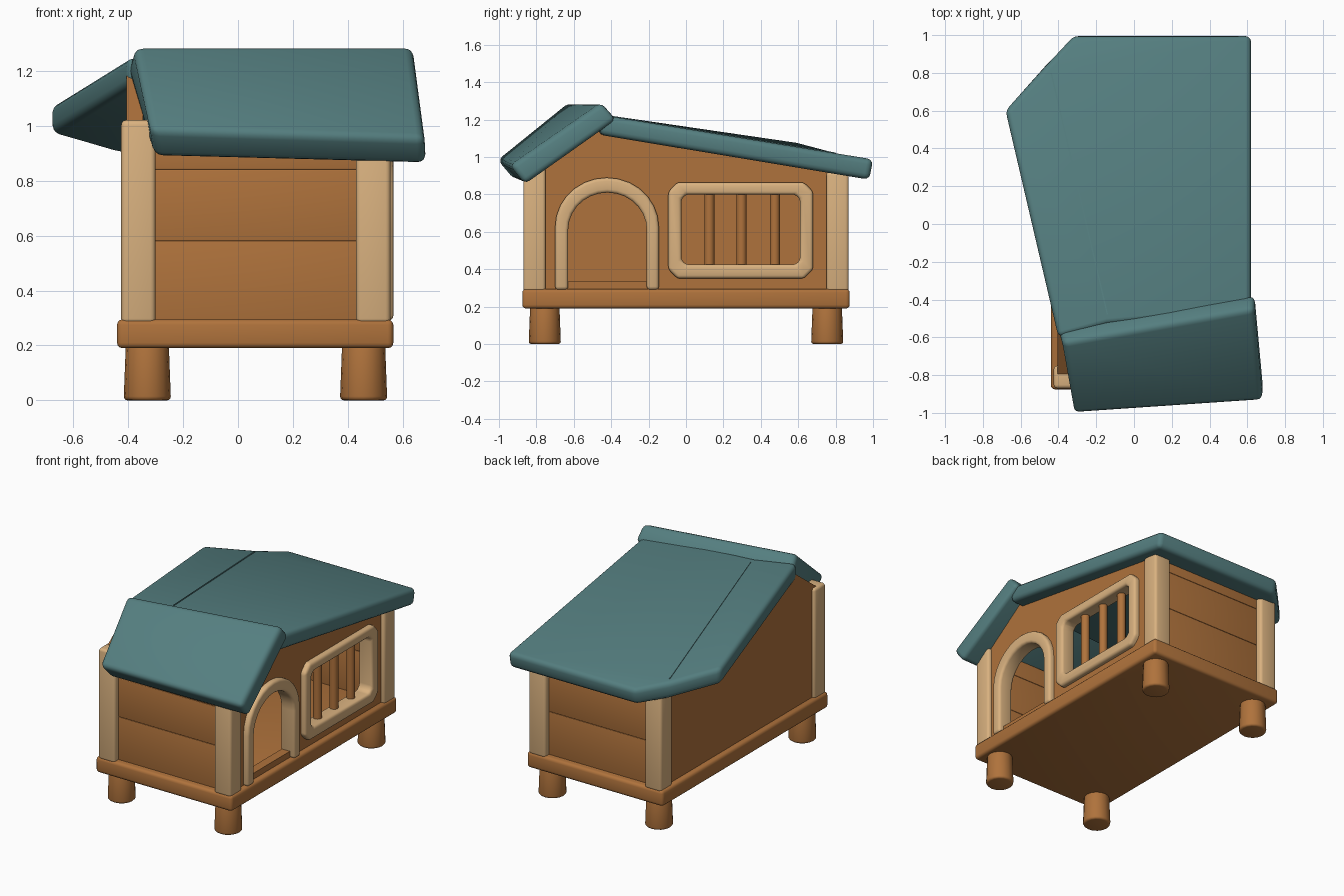
import bpy, bmesh, math
from mathutils import Vector

if "Cube" in bpy.data.objects:
    bpy.data.objects.remove(bpy.data.objects["Cube"])


def material(name, rgb):
    m = bpy.data.materials.new(name)
    m.use_nodes = True
    m.diffuse_color = (*rgb, 1)
    m.node_tree.nodes["Principled BSDF"].inputs["Base Color"].default_value = (*rgb, 1)
    return m


TEAL = material("teal roof", (0.09, 0.21, 0.215))
BROWN = material("brown wood", (0.43, 0.17, 0.045))
CREAM = material("cream trim", (0.70, 0.445, 0.215))


def smooth(ob):
    bpy.ops.object.select_all(action="DESELECT")
    ob.select_set(True)
    bpy.context.view_layer.objects.active = ob
    bpy.ops.object.shade_smooth_by_angle(angle=math.radians(40))


def finish(bm, name, mat, bevel):
    """Round the sharp edges and turn the bmesh into an object."""
    bmesh.ops.recalc_face_normals(bm, faces=bm.faces)
    if bevel:
        sharp = [e for e in bm.edges if e.calc_face_angle(0) > math.radians(32)]
        bmesh.ops.bevel(bm, geom=sharp, offset=bevel, segments=3, profile=0.5,
                        affect="EDGES", clamp_overlap=True)
    mesh = bpy.data.meshes.new(name)
    bm.to_mesh(mesh)
    bm.free()
    mesh.materials.append(mat)
    ob = bpy.data.objects.new(name, mesh)
    bpy.context.collection.objects.link(ob)
    smooth(ob)
    return ob


def prism(name, low, high, mat, bevel=0.0, caps=None):
    """Solid between two outlines with matching points."""
    bm = bmesh.new()
    a = [bm.verts.new(p) for p in low]
    b = [bm.verts.new(p) for p in high]
    n = len(a)
    for cap in caps or [range(n)]:
        bm.faces.new([a[i] for i in cap])
        bm.faces.new([b[i] for i in cap])
    for i in range(n):
        j = (i + 1) % n
        bm.faces.new((a[i], a[j], b[j], b[i]))
    return finish(bm, name, mat, bevel)


def box(name, x, y, z, mat, bevel=0.01):
    base = [(x[0], y[0]), (x[1], y[0]), (x[1], y[1]), (x[0], y[1])]
    return prism(name, [(*p, z[0]) for p in base], [(*p, z[1]) for p in base], mat, bevel)


def trim(name, outer, inner, x, mat, closed, bevel):
    """Band between two outlines in the side plane, given depth along x."""
    bm = bmesh.new()
    rows = [[bm.verts.new((d, *p)) for p in line]
            for line, d in ((outer, x[1]), (inner, x[1]), (inner, x[0]), (outer, x[0]))]
    n = len(outer)
    for i in range(n if closed else n - 1):
        j = (i + 1) % n
        for k in range(4):
            r, s = rows[k], rows[(k + 1) % 4]
            bm.faces.new((r[i], r[j], s[j], s[i]))
    if not closed:
        for i in (0, n - 1):
            bm.faces.new([r[i] for r in rows])
    return finish(bm, name, mat, bevel)


def arch(y0, y1, z0, z1, steps=14):
    """Round topped outline from one foot to the other."""
    c, r = (y0 + y1) / 2, (y1 - y0) / 2
    rise = r * 0.95
    top = [(c - r * math.cos(math.pi * i / steps),
            z1 - rise + rise * math.sin(math.pi * i / steps)) for i in range(steps + 1)]
    return [(y0, z0)] + top + [(y1, z0)]


def clipped_rect(y0, y1, z0, z1, c):
    return [(y0 + c, z0), (y1 - c, z0), (y1, z0 + c), (y1, z1 - c),
            (y1 - c, z1), (y0 + c, z1), (y0, z1 - c), (y0, z0 + c)]


def wall(name, outlines, x, mat):
    """Filled side wall; outlines after the first are openings."""
    curve = bpy.data.curves.new(name, "CURVE")
    curve.dimensions = "2D"
    curve.fill_mode = "BOTH"
    curve.extrude = (x[1] - x[0]) / 2
    for line in outlines:
        s = curve.splines.new("POLY")
        s.points.add(len(line) - 1)
        for p, q in zip(s.points, line):
            p.co = (*q, 0, 1)
        s.use_cyclic_u = True
    curve.materials.append(mat)
    ob = bpy.data.objects.new(name, curve)
    ob.location.x = (x[0] + x[1]) / 2
    ob.rotation_euler = (math.pi / 2, 0, math.pi / 2)
    bpy.context.collection.objects.link(ob)
    bpy.ops.object.select_all(action="DESELECT")
    ob.select_set(True)
    bpy.context.view_layer.objects.active = ob
    bpy.ops.object.convert(target="MESH")
    smooth(bpy.context.object)


# Base platform and four legs
box("floor", (-0.44, 0.565), (-0.875, 0.875), (0.19, 0.295), BROWN, 0.02)
for side, x in (("left", 0.457), ("right", -0.33)):
    for end, y in (("front", -0.755), ("back", 0.755)):
        ring = [(math.cos(a), math.sin(a)) for a in (math.tau * i / 16 for i in range(16))]
        prism(f"{end}_{side}_leg",
              [(x + 0.086 * c, y + 0.086 * s, 0) for c, s in ring],
              [(x + 0.078 * c, y + 0.078 * s, 0.21) for c, s in ring], BROWN, 0.015)

# Corner posts
for name, x, y, top in (("front_right_post", (-0.425, -0.30), (-0.87, -0.75), 1.02),
                        ("front_left_post", (0.43, 0.555), (-0.87, -0.75), 0.95),
                        ("back_right_post", (-0.425, -0.30), (0.75, 0.87), 0.92),
                        ("back_left_post", (0.43, 0.555), (0.75, 0.87), 0.92)):
    box(name, x, y, (0.28, top), CREAM, 0.018)

# Plank walls at the front and back
for name, y, top in (("front_plank", (-0.83, -0.77), 0.96), ("back_plank", (0.77, 0.83), 0.93)):
    levels = (0.28, 0.58, 0.84, top)
    for i in range(3):
        box(f"{name}_{i + 1}", (-0.38, 0.51), y, (levels[i], levels[i + 1]), BROWN, 0.004)

# Gabled side walls, one with a doorway and a window opening
wall("door_wall", [[(-0.82, 0.28), (0.82, 0.28), (0.82, 0.93), (-0.46, 1.16), (-0.82, 0.92)],
                   arch(-0.64, -0.20, 0.335, 0.82),
                   clipped_rect(-0.03, 0.62, 0.41, 0.81, 0.03)], (0.47, 0.53), BROWN)
wall("plain_wall", [[(-0.82, 0.28), (0.82, 0.28), (0.82, 0.93), (-0.58, 1.18), (-0.82, 1.0)]],
     (-0.405, -0.345), BROWN)

# Door and window trim
trim("door_trim", arch(-0.70, -0.145, 0.29, 0.89), arch(-0.63, -0.21, 0.29, 0.81),
     (0.46, 0.565), CREAM, False, 0.018)
trim("window_frame", clipped_rect(-0.095, 0.68, 0.35, 0.865, 0.05),
     clipped_rect(-0.025, 0.61, 0.425, 0.80, 0.025), (0.46, 0.565), CREAM, True, 0.018)
for i, y in enumerate((0.125, 0.297, 0.475)):
    ring = [(0.50 + 0.027 * math.cos(a), y + 0.027 * math.sin(a))
            for a in (math.tau * k / 12 for k in range(12))]
    prism(f"window_bar_{i + 1}", [(*p, 0.39) for p in ring], [(*p, 0.83) for p in ring], BROWN)

# Long roof slab, folded gently along a seam
plan = [(0.62, -0.46), (0.62, 1.0), (-0.32, 1.0), (-0.46, 0.844),
        (-0.68, 0.60), (-0.40, -0.60), (-0.14, -0.53)]


def roof_height(x, y):
    lift = 0.025 if x < -0.6 else 0
    return 1.217 - 0.164 * (y + 0.4) + lift


prism("main_roof", [(x, y - 0.02 * (y > 0.9), roof_height(x, y) - 0.108) for x, y in plan],
      [(x, y, roof_height(x, y)) for x, y in plan], TEAL, 0.03,
      [(0, 1, 2, 3, 6), (6, 3, 4, 5)])
seam = [(-0.144, -0.48), (-0.137, -0.48), (-0.435, 0.80), (-0.442, 0.80)]
prism("roof_seam", [(x, y, roof_height(x, y) - 0.004) for x, y in seam],
      [(x, y, roof_height(x, y) + 0.004) for x, y in seam], TEAL)

# Short steep roof slab over the front
prism("front_roof",
      [(-0.405, -0.54, 1.20), (0.64, -0.37, 1.20), (0.685, -0.86, 0.855), (-0.30, -0.92, 0.88)],
      [(-0.375, -0.63, 1.292), (0.635, -0.45, 1.292), (0.68, -0.94, 0.955), (-0.32, -1.008, 0.985)],
      TEAL, 0.03)
